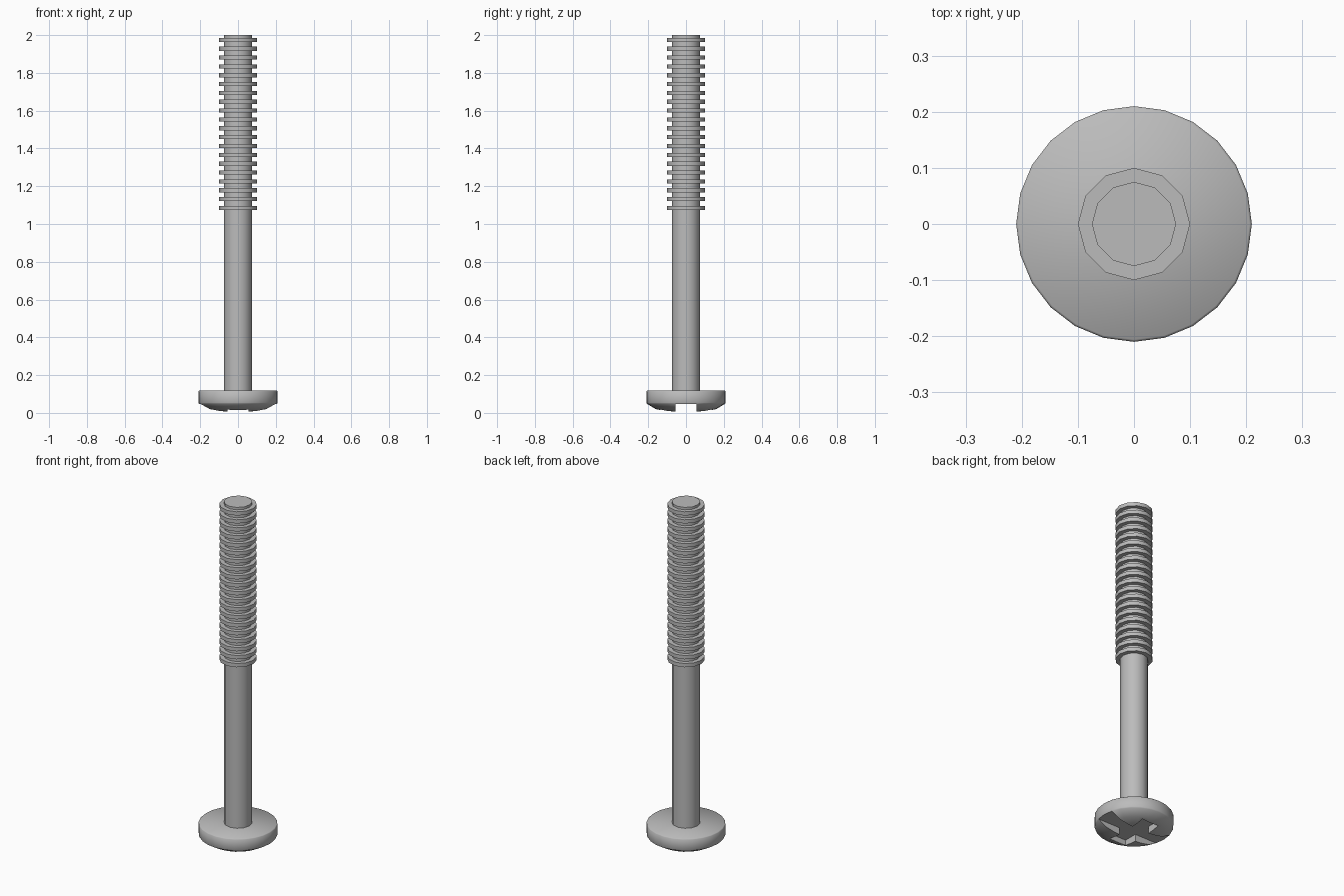
import bpy
import bmesh
from math import cos, sin, pi, radians

cube = bpy.data.objects.get("Cube")
if cube:
    bpy.data.objects.remove(cube, do_unlink=True)

steel = bpy.data.materials.new("grey_steel")
steel.use_nodes = True
GREY = (0.5, 0.5, 0.5, 1)
steel.diffuse_color = GREY
steel.node_tree.nodes["Principled BSDF"].inputs["Base Color"].default_value = GREY


def add_object(name, bm):
    bmesh.ops.recalc_face_normals(bm, faces=bm.faces)
    mesh = bpy.data.meshes.new(name)
    bm.to_mesh(mesh)
    bm.free()
    mesh.materials.append(steel)
    obj = bpy.data.objects.new(name, mesh)
    bpy.context.collection.objects.link(obj)
    return obj


def lathe(name, profile, sides):
    """Capped solid of revolution from (radius, height) points."""
    bm = bmesh.new()
    rings = []
    for r, z in profile:
        rings.append([bm.verts.new((r * cos(2 * pi * i / sides),
                                    r * sin(2 * pi * i / sides), z))
                      for i in range(sides)])
    for low, high in zip(rings, rings[1:]):
        for i in range(sides):
            j = (i + 1) % sides
            bm.faces.new((low[i], low[j], high[j], high[i]))
    bm.faces.new(rings[0][::-1])
    bm.faces.new(rings[-1])
    return add_object(name, bm)


def smooth(obj, angle):
    bpy.ops.object.select_all(action="DESELECT")
    obj.select_set(True)
    bpy.context.view_layer.objects.active = obj
    bpy.ops.object.shade_smooth_by_angle(angle=radians(angle))


def cut_slot(obj, length, width, depth):
    """Cut a box-shaped slot into the underside."""
    bm = bmesh.new()
    bmesh.ops.create_cube(bm, size=1)
    for v in bm.verts:
        v.co = (v.co.x * length, v.co.y * width, depth if v.co.z > 0 else -0.1)
    cutter = add_object("slot_cutter", bm)
    cutter.hide_render = True
    mod = obj.modifiers.new("slot", "BOOLEAN")
    mod.operation = "DIFFERENCE"
    mod.solver = "EXACT"
    mod.object = cutter
    bpy.context.view_layer.objects.active = obj
    bpy.ops.object.modifier_apply(modifier=mod.name)
    bpy.data.objects.remove(cutter, do_unlink=True)


# Head: flat-topped disc with a shallow dome below and a cross recess
head = lathe("head", [(0.055, 0.004), (0.11, 0.01), (0.16, 0.02), (0.207, 0.048),
                      (0.21, 0.054), (0.21, 0.114), (0.206, 0.118)], 24)
cut_slot(head, 0.6, 0.11, 0.048)
cut_slot(head, 0.11, 0.27, 0.048)
smooth(head, 50)

# Shaft
shaft = lathe("shaft", [(0.075, 0.1), (0.075, 2.0)], 12)
smooth(shaft, 40)

# Thread: evenly spaced flat rings
RINGS = 20
for n in range(RINGS):
    z = 1.085 + 0.89 * n / (RINGS - 1)
    ring = lathe(f"thread_ring_{n + 1}", [(0.1, z - 0.011), (0.1, z + 0.011)], 12)
    smooth(ring, 40)
